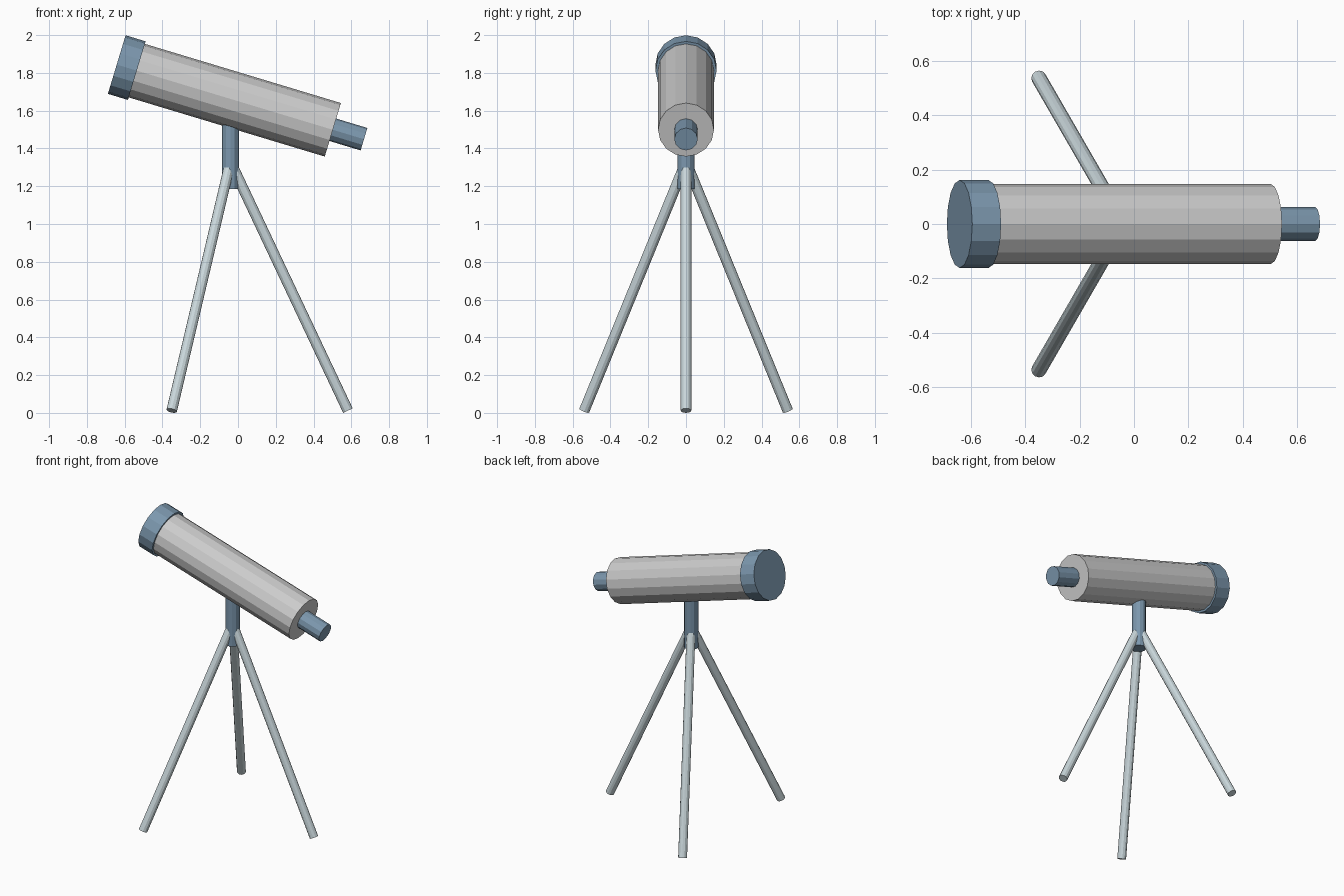
import bpy, bmesh, math
from mathutils import Vector

if "Cube" in bpy.data.objects:
    bpy.data.objects.remove(bpy.data.objects["Cube"])


def material(name, rgb):
    m = bpy.data.materials.new(name)
    m.diffuse_color = (*rgb, 1)
    m.use_nodes = True
    m.node_tree.nodes["Principled BSDF"].inputs["Base Color"].default_value = m.diffuse_color
    return m


def rod(name, a, b, radius, sides, mat=None):
    """Flat-faced closed cylinder running from point a to point b."""
    a, b = Vector(a), Vector(b)
    bm = bmesh.new()
    bmesh.ops.create_cone(bm, cap_ends=True, segments=sides, radius1=radius,
                          radius2=radius, depth=(b - a).length)
    mesh = bpy.data.meshes.new(name)
    bm.to_mesh(mesh)
    bm.free()
    ob = bpy.data.objects.new(name, mesh)
    ob.location = (a + b) / 2
    ob.rotation_mode = 'QUATERNION'
    ob.rotation_quaternion = (b - a).to_track_quat('Z', 'Y')
    if mat:
        mesh.materials.append(mat)
    bpy.context.collection.objects.link(ob)
    return ob


dark = material("blue_grey", (0.2, 0.31, 0.42))
light = material("pale_metal", (0.58, 0.67, 0.70))

# Optical axis, tilted in the xz plane
front = Vector((-0.642, 0, 1.844))
back = Vector((0.667, 0, 1.449))


def on_axis(x):
    return front.lerp(back, (x - front.x) / (back.x - front.x))


# Telescope: tube, lens hood and eyepiece
rod("tube", on_axis(-0.56), on_axis(0.502), 0.148, 16)
rod("lens_hood", front, on_axis(-0.536), 0.162, 16, dark)
rod("eyepiece", on_axis(0.48), back, 0.062, 12, dark)

# Mount post
px = -0.04
rod("mount_post", (px, 0, 1.185), (px, 0, 1.6), 0.045, 12, dark)

# Tripod legs, evenly spread round the post
for i in range(3):
    t = math.radians(120 * i)
    foot = (px + 0.622 * math.cos(t), 0.622 * math.sin(t), 0.012)
    rod(f"tripod_leg_{i + 1}", foot, (px, 0, 1.33), 0.028, 12, light)
